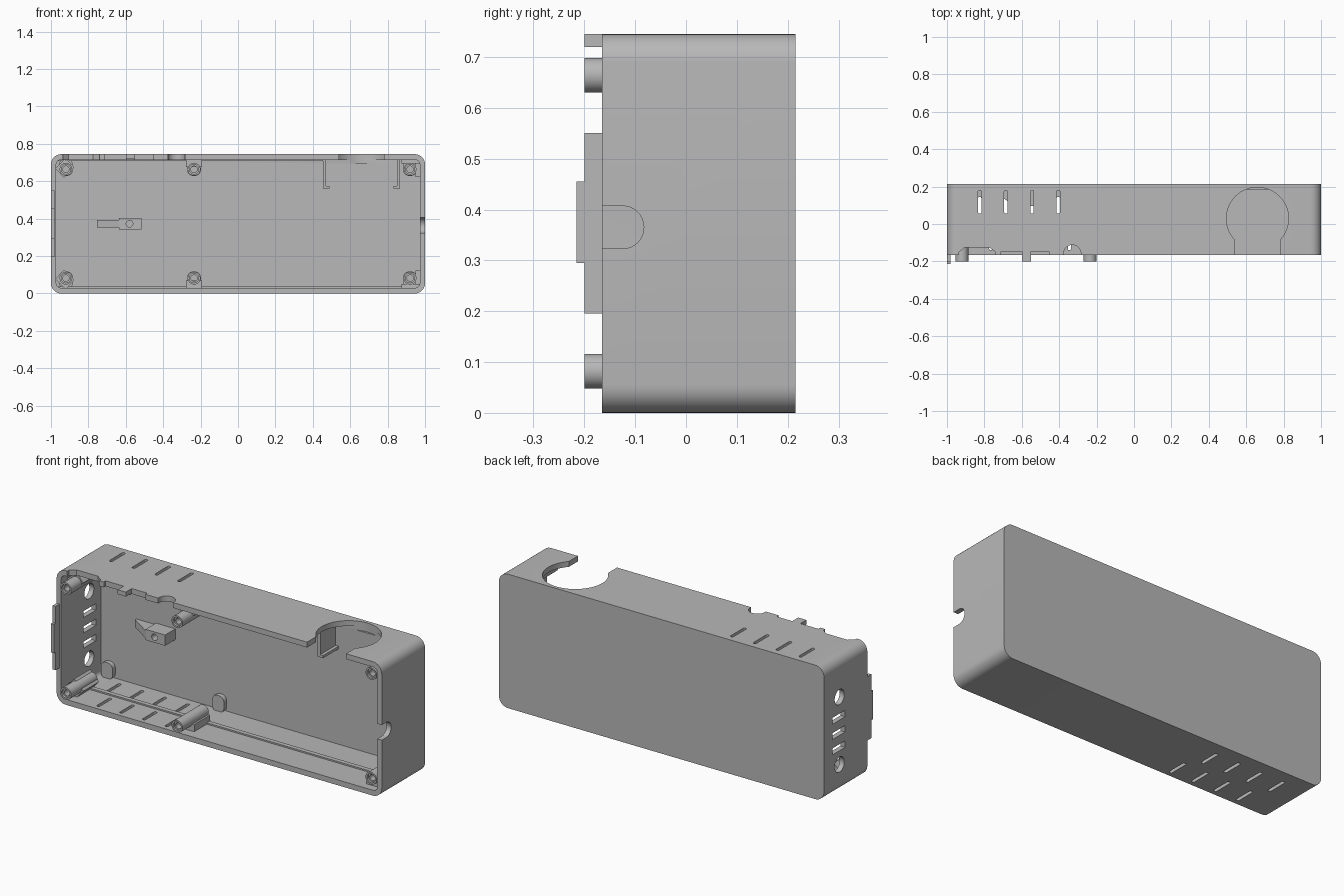
import bpy, bmesh
from math import sin, cos, pi, radians

cube = bpy.data.objects.get("Cube")
if cube:
    bpy.data.objects.remove(cube, do_unlink=True)

grey = bpy.data.materials.new("warm grey plastic")
grey.use_nodes = True
COLOUR = (0.48, 0.48, 0.48, 1)
grey.diffuse_color = COLOUR
grey.node_tree.nodes["Principled BSDF"].inputs["Base Color"].default_value = COLOUR

# Main dimensions
FRONT, BACK, HEIGHT, WALL = -0.165, 0.215, 0.745, 0.03
FLOOR = BACK - WALL
TOP = HEIGHT - WALL


def arc(cu, cv, r, start, end, n=10):
    return [(cu + r * cos(radians(start + (end - start) * i / n)),
             cv + r * sin(radians(start + (end - start) * i / n))) for i in range(n + 1)]


def rounded(u0, u1, v0, v1, r, n=8):
    return (arc(u1 - r, v1 - r, r, 0, 90, n) + arc(u0 + r, v1 - r, r, 90, 180, n)
            + arc(u0 + r, v0 + r, r, 180, 270, n) + arc(u1 - r, v0 + r, r, 270, 360, n))


def circle(u, v, r, n=40):
    return arc(u, v, r, 0, 360, n)[:-1]


def rect(u0, u1, v0, v1):
    return [(u0, v0), (u1, v0), (u1, v1), (u0, v1)]


def prism(name, pts, axis, lo, hi):
    """Extrude a flat outline along an axis; the other two axes keep their order."""
    place = {"x": lambda u, v, w: (w, u, v), "y": lambda u, v, w: (u, w, v),
             "z": lambda u, v, w: (u, v, w)}[axis]
    bm = bmesh.new()
    rings = [[bm.verts.new(place(u, v, w)) for u, v in pts] for w in (lo, hi)]
    bm.faces.new(rings[0])
    bm.faces.new(rings[1])
    for i in range(len(pts)):
        j = (i + 1) % len(pts)
        bm.faces.new((rings[0][i], rings[0][j], rings[1][j], rings[1][i]))
    bmesh.ops.remove_doubles(bm, verts=bm.verts, dist=1e-5)
    bmesh.ops.recalc_face_normals(bm, faces=bm.faces)
    mesh = bpy.data.meshes.new(name)
    bm.to_mesh(mesh)
    bm.free()
    mesh.materials.append(grey)
    ob = bpy.data.objects.new(name, mesh)
    bpy.context.collection.objects.link(ob)
    return ob


def cut(target, cutters):
    for c in cutters:
        m = target.modifiers.new("cut", "BOOLEAN")
        m.operation, m.solver, m.object = "DIFFERENCE", "EXACT", c
    graph = bpy.context.evaluated_depsgraph_get()
    mesh = bpy.data.meshes.new_from_object(target.evaluated_get(graph))
    target.modifiers.clear()
    target.data = mesh
    for c in cutters:
        bpy.data.objects.remove(c, do_unlink=True)


# Shell and its cut-outs
shell = prism("shell", rounded(-1, 1, 0, HEIGHT, 0.055), "y", FRONT, BACK)
cutters = [prism("cavity", rounded(-0.972, 0.972, WALL, TOP, 0.025), "y", FRONT - 0.1, FLOOR)]


def cut_top(pts):
    cutters.append(prism("top_cutter", pts, "z", TOP - 0.02, HEIGHT + 0.05))


def cut_left(pts):
    cutters.append(prism("end_cutter", pts, "x", -1.05, -0.95))


# Round opening with a neck to the front edge
cut_top(circle(0.66, 0.03, 0.166, 64))
cut_top(rect(0.54, 0.78, FRONT - 0.05, 0))

# Vent slots in the top and two staggered rows in the bottom
for i in range(4):
    x = -0.825 + 0.14 * i
    cut_top(rounded(x - 0.009, x + 0.009, 0.055, 0.18, 0.008, 4))
    for dx, y in ((0, 0.03), (0.06, -0.14)):
        cutters.append(prism("bottom_cutter", rounded(x + dx - 0.009, x + dx + 0.009, y, y + 0.115, 0.008, 4),
                             "z", -0.05, WALL + 0.02))

# Notches along the top front edge
cut_top([(-0.935, FRONT - 0.05), (-0.935, -0.15), (-0.905, -0.125),
         (-0.775, -0.125), (-0.74, -0.15), (-0.74, FRONT - 0.05)])
cut_top(rect(-0.71, -0.6, FRONT - 0.05, -0.148))
cut_top(rect(-0.55, -0.455, FRONT - 0.05, -0.148))
cut_top(circle(-0.33, -0.158, 0.046))

# Holes and slots in one end, cable notch in the other
for z in (0.155, 0.53):
    cut_left(circle(0.08, z, 0.042))
for z in (0.25, 0.335, 0.42):
    cut_left(rect(0.03, 0.14, z - 0.018, z + 0.018))
cutters.append(prism("notch_cutter", rounded(-0.3, -0.083, 0.323, 0.407, 0.0415), "x", 0.94, 1.05))
cut(shell, cutters)

# Locating tabs on the front rim
prism("end_tab", rect(-0.2, FRONT + 0.02, 0.195, 0.55), "x", -1, -0.982)
prism("end_tab_tip", rect(-0.215, -0.2, 0.295, 0.455), "x", -1, -0.982)
prism("top_tab", rect(-0.6, -0.55, 0.72, HEIGHT), "y", -0.2, FRONT + 0.02)

# Screw posts with gussets to the walls and bosses on the back panel
for z, wall_z, s in ((0.082, WALL - 0.005, 1), (0.664, TOP + 0.005, -1)):
    level = "lower" if s > 0 else "upper"
    for x, tip, side in ((-0.92, -0.2, "end"), (-0.235, -0.2, "middle"), (0.92, -0.145, "far")):
        name = level + "_" + side
        post = prism(name + "_post", circle(x, z, 0.034), "y", tip, 0.03)
        cut(post, [prism("bore", circle(x, z, 0.017, 24), "y", tip - 0.05, 0.01),
                   prism("counterbore", circle(x, z, 0.025, 24), "y", tip - 0.05, tip + 0.012)])
        if side == "middle":
            web = rect(x - 0.043, x + 0.043, wall_z, z - s * 0.012)
        elif side == "far":
            web = rect(x + 0.03, 0.98, wall_z, z + s * 0.04)
            prism(name + "_wall_web", rect(x - 0.045, 0.98, wall_z, z - s * 0.03), "y", -0.12, 0.03)
        else:
            # diagonal web into the corner
            d = 0.045
            web = [(x + d, z - s * 0.01), (x - 0.01, z + s * d),
                   (x - 0.058, z - s * 0.005), (x, z - s * 0.06)]
        prism(name + "_web", web, "y", -0.11, 0.03)
        lo, hi = sorted((wall_z, z + s * 0.035))
        prism(name + "_boss", rounded(x - 0.036, x + 0.036, lo, hi, 0.03), "y", FLOOR - 0.025, FLOOR + 0.005)

# Board support ribs inside
prism("bottom_rib", rect(-0.975, 0.975, WALL - 0.005, WALL + 0.008), "y", 0, 0.025)
prism("top_rib", rect(-0.975, 0.455, TOP - 0.008, TOP + 0.005), "y", 0, 0.025)

# Hooked guides beside the round opening
for side, x, s in (("left", 0.865, -1), ("right", 0.455, 1)):
    a, b = sorted((x, x + s * 0.016))
    prism(side + "_guide", rect(a, b, 0.56, TOP + 0.005), "y", 0.05, FLOOR + 0.005)
    a, b = sorted((x, x + s * 0.034))
    prism(side + "_guide_hook", rect(a, b, 0.56, 0.575), "y", 0.05, FLOOR + 0.005)

# Sensor bracket on the back panel
bracket = prism("bracket", rect(-0.635, -0.515, 0.343, 0.403), "y", 0.095, FLOOR + 0.005)
cut(bracket, [prism("bracket_hole", circle(-0.58, 0.373, 0.018, 24), "y", 0.05, 0.16)])
prism("bracket_ramp", [(-0.755, FLOOR + 0.003), (-0.755, FLOOR - 0.01), (-0.634, 0.095),
                       (-0.634, FLOOR + 0.003)], "z", 0.352, 0.394)

# Smooth the round walls and keep the edges crisp
bpy.ops.object.select_all(action="DESELECT")
for ob in bpy.context.collection.objects:
    if ob.type == "MESH" and grey.name in ob.data.materials:
        ob.select_set(True)
        bpy.context.view_layer.objects.active = ob
bpy.ops.object.shade_smooth_by_angle(angle=pi / 6)
